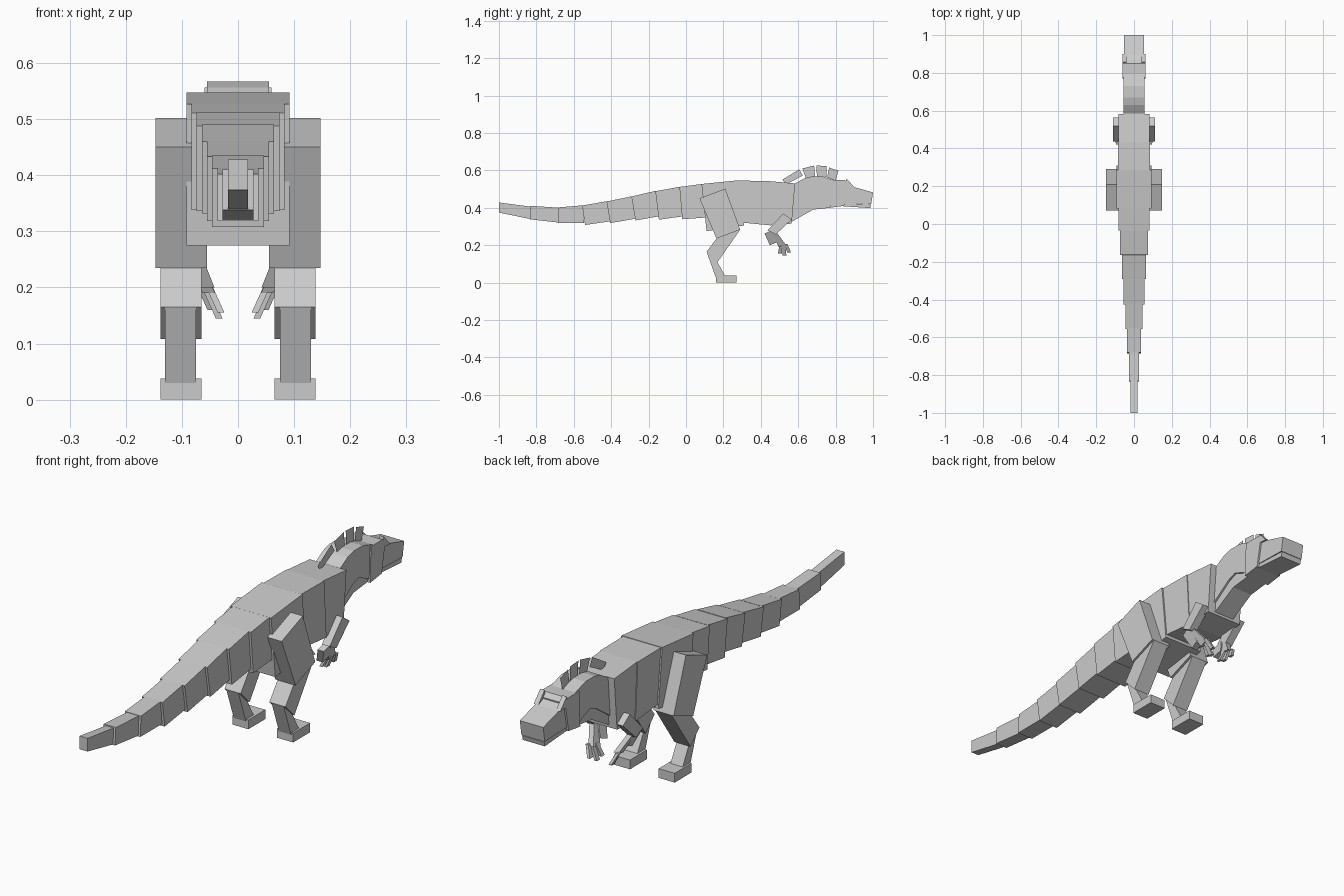
import bpy, bmesh
from mathutils import Vector


def prism(name, pts, x0, x1, lean=0.0, zref=0.0):
    """Extrude a (y, z) side outline from x0 to x1; lean slants x with height."""
    me = bpy.data.meshes.new(name)
    bm = bmesh.new()
    f = bm.faces.new([bm.verts.new((x0 + lean * (z - zref), y, z)) for y, z in pts])
    if x1 != x0:
        r = bmesh.ops.extrude_face_region(bm, geom=[f])
        moved = [v for v in r["geom"] if isinstance(v, bmesh.types.BMVert)]
        bmesh.ops.translate(bm, verts=moved, vec=Vector((x1 - x0, 0, 0)))
        bmesh.ops.recalc_face_normals(bm, faces=bm.faces)
    bm.to_mesh(me)
    bm.free()
    ob = bpy.data.objects.new(name, me)
    bpy.context.collection.objects.link(ob)
    return ob


def centred(name, pts, half):
    return prism(name, pts, -half, half)


def pair(name, pts, x0, x1, lean=0.0, zref=0.0):
    prism(name + "_right", pts, x0, x1, lean, zref)
    prism(name + "_left", pts, -x0, -x1, -lean, zref)


# Tail, tip to root: each outline is back top, front top, front bottom, back bottom
tail = [
    [(-1.0, .428), (-.825, .405), (-.825, .338), (-1.0, .374)],
    [(-.83, .41), (-.675, .40), (-.675, .32), (-.835, .338)],
    [(-.68, .402), (-.55, .413), (-.545, .318), (-.685, .318)],
    [(-.555, .412), (-.42, .435), (-.40, .328), (-.54, .308)],
    [(-.425, .433), (-.29, .461), (-.265, .342), (-.405, .318)],
    [(-.292, .46), (-.163, .49), (-.14, .355), (-.27, .332)],
    [(-.164, .488), (-.034, .512), (-.01, .355), (-.145, .336)],
    [(-.035, .511), (.085, .527), (.11, .348), (-.02, .338)],
]
for i, pts in enumerate(tail):
    centred(f"tail_segment_{i + 1}", pts, .018 + .0093 * i)

# Torso
centred("hips", [(.083, .527), (.285, .547), (.31, .305), (.11, .275)], .092)
centred("belly", [(.285, .545), (.435, .543), (.45, .306), (.305, .32)], .086)
centred("chest", [(.435, .543), (.583, .53), (.565, .315), (.45, .306)], .083)

# Neck and throat
centred("neck", [(.56, .53), (.585, .53), (.63, .556), (.67, .567), (.73, .567),
                 (.80, .545), (.775, .41), (.75, .425), (.70, .445), (.66, .43),
                 (.56, .36)], .055)
centred("throat", [(.55, .40), (.66, .44), (.70, .45), (.78, .44),
                   (.77, .40), (.68, .39), (.565, .325)], .047)

# Head
centred("skull", [(.775, .547), (.85, .547), (.868, .53), (.845, .41), (.77, .40)], .06)
centred("snout", [(.855, .53), (.90, .51), (1.0, .482), (.99, .42), (.845, .424)], .053)
centred("lower_jaw", [(.845, .424), (.99, .418), (.985, .398), (.84, .408)], .05)
pair("brow", [(.858, .556), (.90, .51), (.85, .515)], .04, .06)

# Thin crest plates along the neck
crest = [
    [(.515, .55), (.605, .605), (.625, .572), (.535, .525)],
    [(.622, .61), (.685, .625), (.69, .567), (.64, .56)],
    [(.697, .626), (.752, .622), (.752, .563), (.70, .567)],
    [(.765, .615), (.815, .598), (.80, .545), (.755, .562)],
]
for i, pts in enumerate(crest):
    prism(f"crest_plate_{i + 1}", pts, 0, 0)

# Legs
pair("thigh", [(.072, .45), (.21, .502), (.29, .283), (.163, .235)], .055, .147)
pair("shin", [(.163, .235), (.29, .283), (.168, .108), (.11, .165)], .065, .138)
pair("ankle", [(.11, .165), (.165, .115), (.212, .03), (.158, .03)], .075, .130)
pair("foot", [(.16, .038), (.27, .038), (.27, 0), (.16, 0)], .065, .138)

# Arms, leaning inwards toward the hands
pair("upper_arm", [(.436, .28), (.52, .369), (.565, .337), (.48, .257)], .075, .11)
pair("forearm", [(.42, .262), (.46, .28), (.487, .215), (.448, .20)], .07, .098, .4, .27)
pair("palm", [(.455, .275), (.485, .268), (.535, .20), (.495, .19)], .068, .09, .45, .25)
fingers = [(.50, .155), (.525, .145), (.55, .16)]
for i, (y, z) in enumerate(fingers):
    root = .5 + .013 * i
    pair(f"finger_{i + 1}", [(root, .205), (root + .017, .205), (y + .012, z), (y - .008, z)],
         .058 + .008 * i, .07 + .008 * i, .45, .23)
